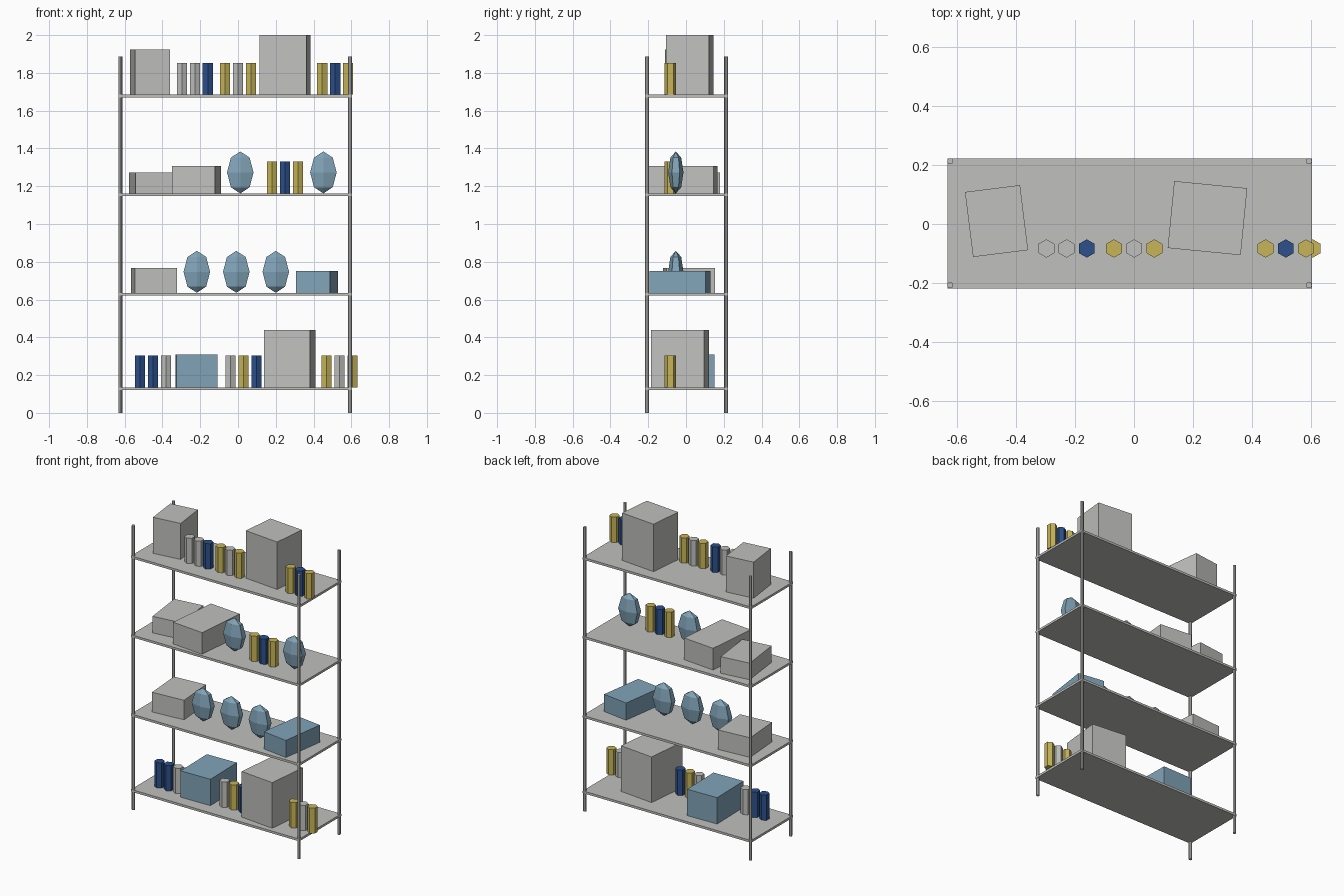
import bpy, bmesh, math
from mathutils import Matrix

if "Cube" in bpy.data.objects:
    bpy.data.objects.remove(bpy.data.objects["Cube"])


def material(name, rgb):
    m = bpy.data.materials.new(name)
    m.diffuse_color = (*rgb, 1)
    m.use_nodes = True
    m.node_tree.nodes["Principled BSDF"].inputs["Base Color"].default_value = m.diffuse_color
    return m


GREY = material("light_grey", (0.53, 0.53, 0.515))
YELLOW = material("mustard_yellow", (0.57, 0.46, 0.10))
NAVY = material("dark_blue", (0.025, 0.08, 0.26))
SKY = material("dusty_blue", (0.22, 0.37, 0.48))


def finish(bm, name, mat, loc, turn=0):
    bmesh.ops.recalc_face_normals(bm, faces=bm.faces)
    me = bpy.data.meshes.new(name)
    bm.to_mesh(me)
    bm.free()
    me.materials.append(mat)
    ob = bpy.data.objects.new(name, me)
    ob.location = loc
    ob.rotation_euler.z = math.radians(turn)
    bpy.context.collection.objects.link(ob)


def box(name, mat, x, y, z, w, d, h, turn=0):
    """Box standing on z, turned about the vertical."""
    bm = bmesh.new()
    bmesh.ops.create_cube(bm, size=1, matrix=Matrix.Translation((0, 0, h / 2)) @ Matrix.Diagonal((w, d, h, 1)))
    finish(bm, name, mat, (x, y, z), turn)


def lathe(name, mat, loc, profile, sides, squash=1):
    """Closed turned solid from (radius, height) rings, first corner towards +y."""
    bm = bmesh.new()
    rings = []
    for r, z in profile:
        angles = [math.pi / 2 + math.tau * k / sides for k in range(sides)] if r > 0 else [0]
        rings.append([bm.verts.new((r * math.cos(a), r * squash * math.sin(a), z)) for a in angles])
    for a, b in zip(rings, rings[1:]):
        for k in range(sides):
            n = (k + 1) % sides
            quad = [a[k % len(a)], a[n % len(a)], b[n % len(b)], b[k % len(b)]]
            bm.faces.new(list(dict.fromkeys(quad)))
    for ring in (rings[0], rings[-1]):
        if len(ring) > 2:
            bm.faces.new(ring)
    finish(bm, name, mat, loc)


# Frame: four posts and four boards
SHELF = [0.135, 0.636, 1.162, 1.685]
for x in (-0.623, 0.593):
    for y in (-0.207, 0.213):
        lathe("post", GREY, (x, y, 0), [(0.0105, 0), (0.0105, 1.887)], 8)
for top in SHELF:
    box("shelf_board", GREY, -0.015, 0.002, top - 0.015, 1.236, 0.44, 0.015)

# Storage boxes: shelf, colour, x, y, width, depth, height, turn
for s, mat, x, y, w, d, h, turn in [
    (0, SKY, -0.2195, 0.006, 0.217, 0.285, 0.175, 1.2),
    (0, GREY, 0.274, -0.0315, 0.244, 0.283, 0.303, -6),
    (1, GREY, -0.4445, 0.0155, 0.224, 0.258, 0.13, 4.45),
    (1, SKY, 0.418, -0.032, 0.182, 0.300, 0.114, -8.2),
    (2, GREY, -0.461, 0.028, 0.198, 0.280, 0.11, 7.1),
    (2, GREY, -0.2195, -0.017, 0.228, 0.350, 0.144, -5.4),
    (3, GREY, -0.466, 0.010, 0.188, 0.222, 0.239, 7.1),
    (3, GREY, 0.249, 0.020, 0.2486, 0.228, 0.315, -5.6),
]:
    box("storage_box", mat, x, y, SHELF[s], w, d, h, turn)

# Six-sided jars in rows of three: shelf, first x, colours
for s, x0, mats in [
    (0, -0.518, (NAVY, NAVY, GREY)),
    (0, -0.039, (GREY, YELLOW, NAVY)),
    (0, 0.469, (YELLOW, GREY, YELLOW)),
    (2, 0.180, (YELLOW, NAVY, YELLOW)),
    (3, -0.297, (GREY, GREY, NAVY)),
    (3, -0.068, (YELLOW, GREY, YELLOW)),
    (3, 0.446, (YELLOW, NAVY, YELLOW)),
]:
    for i, mat in enumerate(mats):
        lathe("jar", mat, (x0 + 0.0685 * i, -0.083, SHELF[s]), [(0.031, 0), (0.031, 0.168)], 6)

# Flattened oval ornaments, six sides and four bands
R, H = 0.081, 0.111
oval = [(0, 0)] + [(R * math.sin(a), H - H * math.cos(a))
                   for a in (math.pi / 4, math.pi / 2, 3 * math.pi / 4)] + [(0, 2 * H)]
for s, x in [(1, -0.218), (1, -0.009), (1, 0.200), (2, 0.012), (2, 0.452)]:
    lathe("oval_ornament", SKY, (x, -0.054, SHELF[s]), oval, 6, 0.5)
